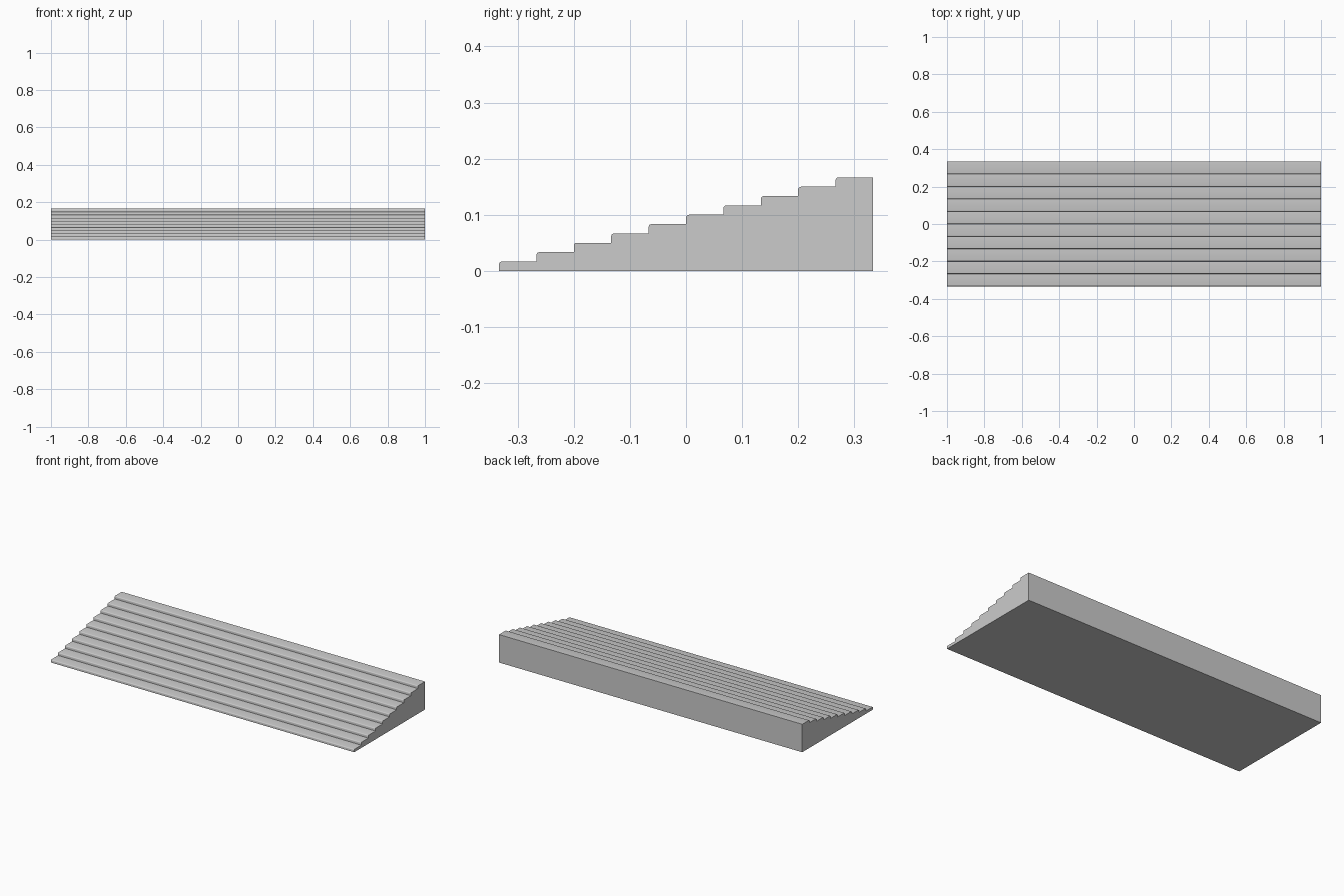
import bpy, bmesh, math

if "Cube" in bpy.data.objects:
    bpy.data.objects.remove(bpy.data.objects["Cube"])

STEPS = 10
WIDTH, DEPTH, HEIGHT = 2.0, 2 / 3, 1 / 6
TREAD, RISE = DEPTH / STEPS, HEIGHT / STEPS
R = 0.005      # nosing radius
SEG = 3

# Side profile: stepped top with softly rounded nosings, flat back and base
profile = [(DEPTH / 2, 0), (-DEPTH / 2, 0)]
for i in range(STEPS):
    y, z = -DEPTH / 2 + i * TREAD, (i + 1) * RISE
    for k in range(SEG + 1):
        a = math.pi / 2 * k / SEG
        profile.append((y + R - R * math.cos(a), z - R + R * math.sin(a)))
    profile.append((y + TREAD, z))

# Wide staircase: profile extruded along x
bm = bmesh.new()
face = bm.faces.new([bm.verts.new((-WIDTH / 2, y, z)) for y, z in profile])
ext = bmesh.ops.extrude_face_region(bm, geom=[face])
verts = [g for g in ext["geom"] if isinstance(g, bmesh.types.BMVert)]
bmesh.ops.translate(bm, verts=verts, vec=(WIDTH, 0, 0))
bmesh.ops.recalc_face_normals(bm, faces=bm.faces)

mesh = bpy.data.meshes.new("wide_staircase")
bm.to_mesh(mesh)
bm.free()
stairs = bpy.data.objects.new("wide_staircase", mesh)
bpy.context.collection.objects.link(stairs)
bpy.context.view_layer.objects.active = stairs
stairs.select_set(True)
bpy.ops.object.shade_smooth_by_angle(angle=math.radians(35))
